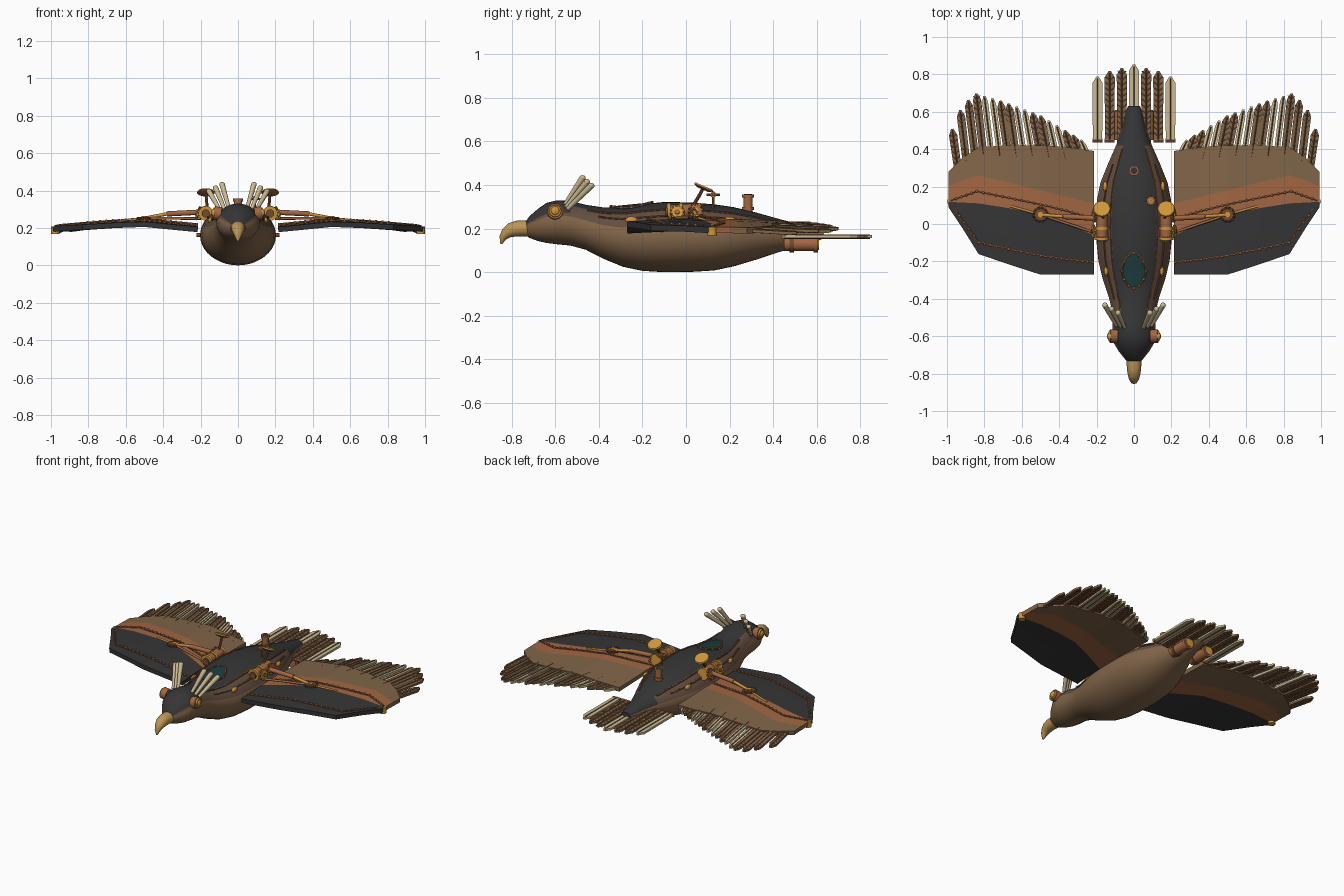
import bpy, bmesh, math
from mathutils import Vector, Matrix

if "Cube" in bpy.data.objects:
    bpy.data.objects.remove(bpy.data.objects["Cube"])

COLS = dict(charcoal=(.036, .036, .037), brown=(.22, .13, .066), dark_brown=(.125, .075, .052),
            copper=(.36, .135, .055), cream=(.60, .49, .29), gold=(.62, .31, .045),
            beak_tan=(.50, .30, .09), teal_glass=(.012, .045, .045), trim=(.17, .07, .03))
NAMES = list(COLS)
MATS = []
for n, c in COLS.items():
    m = bpy.data.materials.new(n)
    m.diffuse_color = (*c, 1)
    m.use_nodes = True
    m.node_tree.nodes["Principled BSDF"].inputs["Base Color"].default_value = m.diffuse_color
    MATS.append(m)


def finish(name, bm, mirror=False, smooth=True):
    bmesh.ops.recalc_face_normals(bm, faces=bm.faces)
    me = bpy.data.meshes.new(name)
    bm.to_mesh(me)
    bm.free()
    ob = bpy.data.objects.new(name, me)
    bpy.context.collection.objects.link(ob)
    for m in MATS:
        me.materials.append(m)
    if mirror:
        ob.modifiers.new("mirror", 'MIRROR').use_mirror_merge = False
    if smooth:
        bpy.ops.object.select_all(action='DESELECT')
        bpy.context.view_layer.objects.active = ob
        ob.select_set(True)
        bpy.ops.object.shade_smooth_by_angle(angle=math.radians(40))
    return ob


def interp(t, table):
    for (a, va), (b, vb) in zip(table, table[1:]):
        if t <= b:
            return va + (vb - va) * max(0, (t - a) / (b - a))
    return table[-1][1]


def rod(bm, a, b, r, mat, r2=None, seg=16):
    a, b = Vector(a), Vector(b)
    d = b - a
    M = Matrix.Translation((a + b) / 2) @ d.to_track_quat('Z', 'Y').to_matrix().to_4x4()
    res = bmesh.ops.create_cone(bm, cap_ends=True, segments=seg, radius1=r,
                                radius2=r if r2 is None else r2, depth=d.length, matrix=M)
    for f in {f for v in res['verts'] for f in v.link_faces}:
        f.material_index = NAMES.index(mat)


def path(bm, pts, r, mat, seg=6):
    for a, b in zip(pts, pts[1:]):
        rod(bm, a, b, r, mat, seg=seg)


def ball(bm, c, scale, mat):
    M = Matrix.Translation(c) @ Matrix.Diagonal((*scale, 1))
    res = bmesh.ops.create_uvsphere(bm, u_segments=16, v_segments=10, radius=1, matrix=M)
    for f in {f for v in res['verts'] for f in v.link_faces}:
        f.material_index = NAMES.index(mat)


def gear(bm, c, axis, r, th, teeth, mat, hub):
    c, ax = Vector(c), Vector(axis).normalized()
    rod(bm, c - ax * th / 2, c + ax * th / 2, r * .78, mat, seg=20)
    rod(bm, c - ax * th, c + ax * th, r * .35, hub, seg=12)
    u = ax.orthogonal().normalized()
    for i in range(teeth):
        d = Matrix.Rotation(math.tau * i / teeth, 3, ax) @ u
        rod(bm, c + d * r * .7, c + d * r, th * .6, mat, seg=4)


def loft(st, seg, mat_rule):
    """Elliptic rings: (y, z, half width, half height, tilt)."""
    bm = bmesh.new()
    rings = []
    for y, z, w, h, t in st:
        rings.append([bm.verts.new((w * math.cos(a), y - h * math.sin(a) * math.sin(t),
                                    z + h * math.sin(a) * math.cos(t)))
                      for a in (math.tau * k / seg for k in range(seg))])
    for i, (A, B) in enumerate(zip(rings, rings[1:])):
        for k in range(seg):
            f = bm.faces.new((A[k], A[k - 1], B[k - 1], B[k]))
            s = math.sin(math.tau * (k - .5) / seg)
            f.material_index = NAMES.index(mat_rule((st[i][0] + st[i + 1][0]) / 2, s))
    for R in (rings[0], rings[-1]):
        bm.faces.new(R).material_index = NAMES.index(mat_rule(st[0][0], 1))
    return bm


# Body: y, top, bottom, half width
BODY = [(-.74, .225, .175, .03), (-.72, .255, .158, .05), (-.68, .29, .143, .082), (-.64, .318, .134, .106),
        (-.59, .33, .128, .116), (-.53, .326, .122, .114), (-.46, .309, .103, .117), (-.38, .297, .062, .138),
        (-.29, .298, .025, .168), (-.2, .312, .006, .19), (-.1, .322, .0, .2), (.02, .32, .001, .203),
        (.13, .311, .008, .198), (.22, .298, .027, .18), (.32, .274, .057, .14), (.42, .246, .09, .096),
        (.52, .22, .118, .06), (.6, .202, .14, .043), (.63, .194, .155, .033)]


def back_rule(y, s):
    dark = .5 if y < -.5 else .35 if y > .4 else .78
    return 'charcoal' if s > dark else 'dark_brown' if s > .3 else 'brown'


def skin(y, s, out=0):
    """Point on the right flank where the section height is s (-1..1)."""
    t, b, w = (interp(y, [(r[0], r[k]) for r in BODY]) for k in (1, 2, 3))
    c = math.sqrt(1 - s * s)
    return Vector(((w + out) * c, y, (t + b) / 2 + ((t - b) / 2 + out) * s))


finish("body", loft([(y, (t + b) / 2, w, (t - b) / 2, 0) for y, t, b, w in BODY], 40, back_rule))
finish("beak", loft([(-.71, .2, .042, .036, 0), (-.77, .2, .038, .037, .1), (-.8, .194, .035, .034, .4),
                     (-.825, .178, .028, .026, .8), (-.84, .158, .019, .017, 1.1), (-.848, .13, .005, .005, 1.4)],
                    20, lambda y, s: 'beak_tan'))

# Eyes
bm = bmesh.new()
rod(bm, (.09, -.6, .275), (.128, -.6, .28), .036, 'copper', seg=24)
rod(bm, (.12, -.6, .28), (.136, -.6, .281), .031, 'gold', .026, 24)
ball(bm, (.134, -.6, .281), (.01, .02, .02), 'gold')
finish("eye", bm, True)

# Crest quills
bm = bmesh.new()
for i in range(3):
    a, b = Vector((.05 + .022 * i, -.555 + .006 * i, .31 - .01 * i)), Vector((.085 + .035 * i, -.475 + .02 * i, .432 - .018 * i))
    rod(bm, a, b, .010, 'cream', .015, 10)
    ball(bm, b, (.015, .015, .013), 'cream')
finish("crest", bm, True)


# Wing surface height
def wz(x, y):
    return interp(x, [(.22, .198), (.5, .226), (.75, .213), (1, .187)]) + .014 * math.cos(max(-1.5, min(1.5, (y - .1) * 4))) - .008


# Wing panels: x and the y of leading edge, copper start, copper end, trailing edge
bm = bmesh.new()
prev = None
for x, *ys in [(.215, -.27, -.06, .11, .39), (.36, -.27, 0, .145, .41), (.5, -.27, .05, .18, .42), (.67, -.215, .085, .222, .42),
               (.83, -.16, .11, .26, .41), (.92, -.015, .115, .232, .35), (.99, .09, .118, .2, .28)]:
    ys = [ys[0], (ys[0] + ys[1]) / 2] + ys[1:]
    row = [bm.verts.new((x, y, wz(x, y))) for y in ys]
    if prev:
        for k, m in enumerate(('charcoal', 'charcoal', 'copper', 'brown')):
            f = bm.faces.new((prev[k], row[k], row[k + 1], prev[k + 1]))
            f.material_index = NAMES.index(m)
    prev = row
wing = finish("wing_panel", bm, False, False)
sol = wing.modifiers.new("thickness", 'SOLIDIFY')
sol.thickness, sol.offset = .028, 0
wing.modifiers.new("mirror", 'MIRROR').use_mirror_merge = False


def feather(bm, base, tip, w, mat, zf, th=.014):
    base, tip = Vector(base), Vector(tip)
    d = (tip - base).normalized()
    n = Vector((-d.y, d.x))
    sh = tip - d * .035
    pts = [base - n * w * .45, sh - n * w * .5, tip - n * .006, tip + n * .006, sh + n * w * .5, base + n * w * .45]
    lo, hi = ([bm.verts.new((p.x, p.y, zf(p.x, p.y) + s)) for p in pts] for s in (-th / 2, th / 2))
    fs = [bm.faces.new(lo), bm.faces.new(hi)]
    fs += [bm.faces.new((lo[i - 1], lo[i], hi[i], hi[i - 1])) for i in range(len(pts))]
    for f in fs:
        f.material_index = NAMES.index(mat)
    # Quill and barbs on both faces
    L = (tip - base).length
    for s in (-th / 2, th / 2):
        P = lambda q: (q.x, q.y, zf(q.x, q.y) + s)
        rod(bm, P(base), P(tip - d * .01), .0035, 'trim', seg=4)
        count = int(L / .03) if mat == 'brown' else 0
        for i in range(1, count):
            q = base + d * .03 * i
            for k in (-1, 1):
                rod(bm, P(q), P(q + d * .018 + n * k * w * .42), .002, 'copper', seg=4)


# Wing flight feathers
bm = bmesh.new()
TIPS = [(.22, .41), (.36, .495), (.5, .58), (.7, .655), (.85, .70), (.92, .63), (.98, .49)]
N = 17
for i in range(N):
    x = .285 + (.972 - .285) * i / (N - 1)
    bx = x - .05 + .015 * i / N
    by = interp(bx, [(.2, .34), (.83, .37), (.95, .24)])
    cream = i % 4 in (0, 3) and i < 15
    lift = .003 if i % 2 else -.003
    feather(bm, (bx, by), (x, interp(x, TIPS)), .032 if cream else .044, 'cream' if cream else 'brown',
            lambda a, b: wz(a, b) + lift)
finish("wing_feathers", bm, True, False)

# Tail feathers with copper roots
bm = bmesh.new()
for i in range(-3, 4):
    x = .065 * i
    feather(bm, (x, .44), (x, .853 - (0, .02, .035, .065)[abs(i)]), .055, 'cream' if i % 3 == 0 else 'brown',
            lambda a, b: .163)
    rod(bm, (x - .027, .446, .163), (x + .027, .446, .163), .011, 'copper', seg=8)
finish("tail_feathers", bm, False, False)

# Wing seams and tip studs
bm = bmesh.new()
for line in ([(.22, -.205), (.36, -.19), (.5, -.17), (.67, -.135), (.83, -.1), (.96, .08)],
             [(.22, .03), (.36, .07), (.5, .105), (.67, .14), (.84, .175), (.98, .125)]):
    path(bm, [(x, y, wz(x, y) + .015) for x, y in line], .006, 'trim')
    for (x, y), (u, v) in zip(line, line[1:]):
        for k in range(5):
            p, q = x + (u - x) * k / 5, y + (v - y) * k / 5
            ball(bm, (p, q, wz(p, q) + .018), (.007, .007, .006), 'copper')
rod(bm, (.977, .12, .168), (.977, .12, .208), .022, 'gold')
finish("wing_seams", bm, True)

# Wing drive struts and gears
bm = bmesh.new()
G = Vector((.5, .05, .252))
rod(bm, (.19, .03, .285), (.38, .04, .275), .014, 'copper')
rod(bm, (.38, .04, .275), G, .009, 'gold')
rod(bm, (.2, -.05, .25), G, .007, 'copper')
gear(bm, G, (0, 0, 1), .042, .012, 12, 'trim', 'gold')
rod(bm, G, (.66, .095, .236), .006, 'gold')
finish("wing_drive", bm, True)

# Shoulder engines with gold end caps, gears and tilted dishes
bm = bmesh.new()
rod(bm, (.172, -.07, .277), (.172, .07, .285), .032, 'copper', seg=24)
for y in (-.085, -.03, .055):
    rod(bm, (.172, y, .278), (.172, y + .016, .279), .039, 'gold', seg=24)
rod(bm, (.172, -.095, .277), (.172, -.08, .277), .022, 'trim')
gear(bm, (.216, -.04, .275), (1, 0, .3), .034, .012, 10, 'gold', 'copper')
gear(bm, (.212, .045, .28), (1, 0, .3), .036, .012, 10, 'copper', 'gold')
path(bm, [(.165, .03, .3), (.168, .06, .35), (.172, .078, .385)], .008, 'trim', 8)
rod(bm, (.172, .076, .379), (.172, .08, .388), .028, 'copper', .047, 24)
rod(bm, (.172, .08, .388), (.172, .083, .395), .047, 'gold', .043, 24)
finish("shoulder_engine", bm, True)

# Flank seams with gold studs
bm = bmesh.new()
for s, y0, y1 in ((.78, -.45, .4), (.6, -.4, .32)):
    path(bm, [skin(y0 + (y1 - y0) * k / 20, s, .001) for k in range(21)], .005, 'trim')
for y in (-.25, .2):
    ball(bm, skin(y, .55), (.012, .028, .016), 'gold')
finish("flank_seams", bm, True)

# Back window with copper frame
bm = bmesh.new()
out = [(.066 * math.sin(a) * (1 - .18 * abs(math.cos(a))), -.25 + .094 * math.cos(a)) for a in (math.tau * k / 24 for k in range(24))]
P = [Vector((x, y, skin(y, math.sqrt(max(0, 1 - (x / .175) ** 2))).z + .004)) for x, y in out]
c = bm.verts.new((0, -.25, skin(-.25, 1).z + .007))
vs = [bm.verts.new(p) for p in P]
for k in range(24):
    bm.faces.new((vs[k], vs[k - 1], c)).material_index = NAMES.index('teal_glass')
path(bm, P + P[:1], .006, 'trim')
for p in P[::2]:
    ball(bm, p, (.007, .007, .007), 'copper')
finish("back_window", bm)

# Chimney and small valve gear
bm = bmesh.new()
rod(bm, (0, .285, .27), (0, .285, .35), .021, 'copper', seg=20)
for z in (.285, .342):
    rod(bm, (0, .285, z), (0, .285, z + .015), .027, 'copper', seg=20)
rod(bm, (0, .285, .356), (0, .285, .3585), .018, 'charcoal')
finish("chimney", bm)
bm = bmesh.new()
rod(bm, (.09, .125, .28), (.09, .125, .37), .006, 'copper', seg=8)
gear(bm, (.09, .125, .355), (0, 0, 1), .03, .01, 8, 'copper', 'gold')
finish("valve", bm)

# Exhaust nozzles
bm = bmesh.new()
rod(bm, (.075, .45, .13), (.075, .595, .128), .032, 'copper', seg=20)
for y in (.475, .585):
    rod(bm, (.075, y, .128), (.075, y + .02, .128), .037, 'trim' if y < .5 else 'copper', seg=20)
rod(bm, (.075, .6, .128), (.075, .609, .128), .026, 'gold', seg=20)
finish("exhaust", bm, True)
